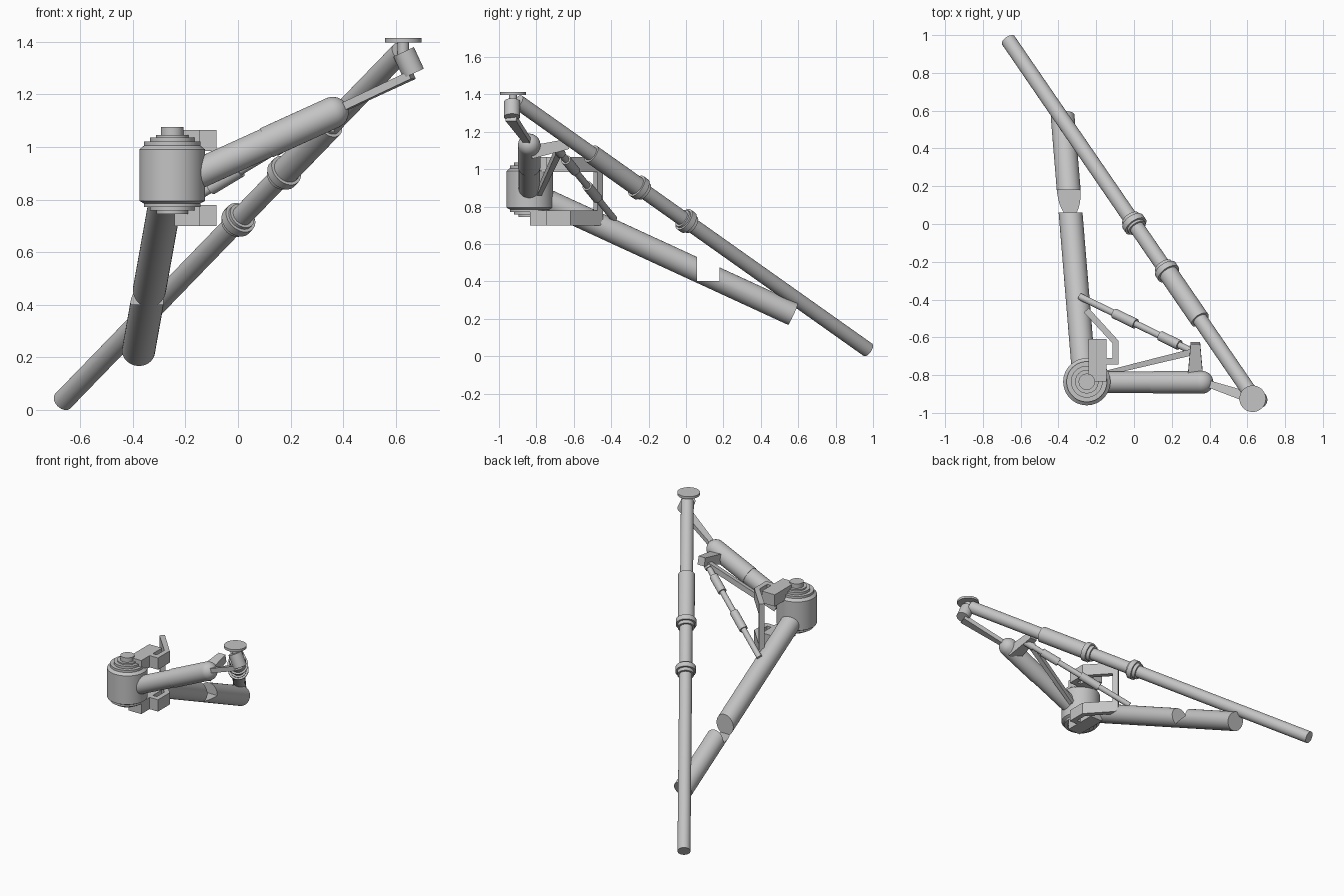
import bpy, bmesh, math
from mathutils import Vector

cube = bpy.data.objects.get("Cube")
if cube:
    bpy.data.objects.remove(cube, do_unlink=True)

grey = bpy.data.materials.new("plain grey")
grey.use_nodes = True
GREY = (0.55, 0.55, 0.55, 1)
grey.diffuse_color = GREY
grey.node_tree.nodes["Principled BSDF"].inputs["Base Color"].default_value = GREY


def finish(name, bm, smooth=True):
    bmesh.ops.recalc_face_normals(bm, faces=bm.faces)
    mesh = bpy.data.meshes.new(name)
    bm.to_mesh(mesh)
    bm.free()
    mesh.materials.append(grey)
    ob = bpy.data.objects.new(name, mesh)
    bpy.context.scene.collection.objects.link(ob)
    if smooth:
        bpy.ops.object.select_all(action='DESELECT')
        ob.select_set(True)
        bpy.context.view_layer.objects.active = ob
        bpy.ops.object.shade_smooth_by_angle(angle=math.radians(35))
    return ob


def turned(name, start, end, profile, segments=40):
    """Solid of revolution; profile holds (distance along axis, radius)."""
    start, end = Vector(start), Vector(end)
    turn = (end - start).to_track_quat('Z', 'Y')
    bm = bmesh.new()
    rings = []
    for dist, rad in profile:
        ring = []
        for i in range(segments):
            a = math.tau * i / segments
            p = Vector((rad * math.cos(a), rad * math.sin(a), dist))
            ring.append(bm.verts.new(start + turn @ p))
        rings.append(ring)
    for low, high in zip(rings, rings[1:]):
        for i in range(segments):
            j = (i + 1) % segments
            bm.faces.new((low[i], low[j], high[j], high[i]))
    bm.faces.new(rings[0])
    bm.faces.new(rings[-1])
    return finish(name, bm)


def tube(name, start, end, radius, segments=40):
    length = (Vector(end) - Vector(start)).length
    return turned(name, start, end, [(0, radius), (length, radius)], segments)


def bar(name, start, end, size_a, size_b):
    """Straight bar, each end given as (width, height)."""
    start, end = Vector(start), Vector(end)
    axis = (end - start).normalized()
    side = axis.cross(Vector((0, 0, 1))).normalized()
    up = side.cross(axis)
    bm = bmesh.new()
    ends = []
    for p, (w, h) in ((start, size_a), (end, size_b)):
        ends.append([bm.verts.new(p + side * sx * w / 2 + up * sz * h / 2)
                     for sx, sz in ((-1, -1), (1, -1), (1, 1), (-1, 1))])
    a, b = ends
    for i in range(4):
        j = (i + 1) % 4
        bm.faces.new((a[i], a[j], b[j], b[i]))
    bm.faces.new(a)
    bm.faces.new(b)
    return finish(name, bm, False)


def slab(name, outline, z0, z1):
    """Plan outline raised from z0 to z1."""
    bm = bmesh.new()
    face = bm.faces.new([bm.verts.new((x, y, z0)) for x, y in outline])
    out = bmesh.ops.extrude_face_region(bm, geom=[face])
    for v in out["geom"]:
        if isinstance(v, bmesh.types.BMVert):
            v.co.z = z1
    return finish(name, bm, False)


# Hub drum with stepped ends
HUB = Vector((-0.25, -0.835, 0))
turned("hub", HUB, HUB + Vector((0, 0, 1)), [
    (0.745, 0.06), (0.758, 0.06), (0.758, 0.085), (0.772, 0.085), (0.772, 0.107),
    (0.785, 0.107), (0.795, 0.125), (0.99, 0.125), (1.005, 0.107), (1.02, 0.107),
    (1.02, 0.084), (1.036, 0.084), (1.036, 0.062), (1.045, 0.062), (1.045, 0.043),
    (1.075, 0.043)], 48)

# Long main strut with sleeve and collars
FOOT = Vector((-0.665, 0.972, 0.035))
HEAD = Vector((0.62, -0.9, 1.361))
tube("main_strut", FOOT, HEAD, 0.04)
def on_strut(t):
    return FOOT.lerp(HEAD, t)
tube("strut_sleeve", on_strut(0.65), on_strut(0.79), 0.052)
for name, t in (("lower_collar", 0.517), ("upper_collar", 0.652)):
    turned(name, on_strut(t), HEAD, [(-0.035, 0.052), (-0.012, 0.052), (-0.012, 0.064),
                                     (0.022, 0.064), (0.022, 0.052), (0.035, 0.052)])

# Rear leg with a notch cut from its top
leg = tube("rear_leg", (-0.262, -0.835, 0.873), (-0.378, 0.572, 0.225), 0.063)
cutter = slab("notch_cutter", [(-0.6, 0.06), (0, 0.06), (0, 0.18), (-0.6, 0.18)], 0.402, 0.8)
cutter.hide_render = True
notch = leg.modifiers.new("notch", 'BOOLEAN')
notch.operation = 'DIFFERENCE'
notch.solver = 'EXACT'
notch.object = cutter
bpy.context.view_layer.objects.active = leg
bpy.ops.object.modifier_apply(modifier=notch.name)
bpy.data.objects.remove(cutter, do_unlink=True)

# Boom with a rounded end
BOOM_A, BOOM_B = Vector((-0.22, -0.838, 0.866)), Vector((0.36, -0.838, 1.13))
length = (BOOM_B - BOOM_A).length
dome = [(length + 0.06 * math.sin(a), 0.06 * math.cos(a))
        for a in (math.radians(d) for d in range(0, 90, 11))]
turned("boom", BOOM_A, BOOM_B, [(0, 0.057), (0.36, 0.057), (0.36, 0.06)] + dome)

# Link, pivot barrel and top plate
bar("tip_link", (0.37, -0.838, 1.137), (0.66, -0.935, 1.272), (0.035, 0.03), (0.06, 0.03))
tube("pivot_barrel", (0.667, -0.93, 1.279), (0.629, -0.93, 1.361), 0.043, 32)
tube("plate_stem", (0.628, -0.925, 1.33), (0.628, -0.925, 1.4), 0.022, 24)
tube("top_plate", (0.628, -0.925, 1.397), (0.628, -0.925, 1.413), 0.07, 48)

# Upper and lower hub brackets joined by a post
for level, z0, z1 in (("upper", 0.985, 1.065), ("lower", 0.7, 0.78)):
    slab(level + "_bracket_block",
         [(-0.242, -0.835), (-0.145, -0.835), (-0.145, -0.61), (-0.242, -0.61)], z0, z1)
    slab(level + "_bracket_arm",
         [(-0.16, -0.745), (-0.082, -0.745), (-0.082, -0.618), (-0.24, -0.445),
          (-0.265, -0.468), (-0.115, -0.63), (-0.115, -0.71), (-0.16, -0.71)], z0, z1)
slab("bracket_post", [(-0.24, -0.445), (-0.215, -0.473), (-0.24, -0.495), (-0.265, -0.468)],
     0.72, 1.03)

# Lug on the boom end
bar("boom_lug", (0.325, -0.83, 1.09), (0.325, -0.63, 1.135), (0.085, 0.07), (0.05, 0.055))

# Strut cylinder between leg and lug
ROD_A, ROD_B = Vector((-0.285, -0.385, 0.735)), Vector((0.34, -0.69, 1.11))
tube("brace_rod", ROD_A, ROD_B, 0.018, 24)
for name, t0, t1, r in (("lower_brace_sleeve", 0.29, 0.47, 0.027),
                        ("upper_brace_sleeve", 0.68, 0.84, 0.027),
                        ("brace_end", 0.92, 1.0, 0.024)):
    tube(name, ROD_A.lerp(ROD_B, t0), ROD_A.lerp(ROD_B, t1), r, 24)

# Flat tie bar alongside the boom
bar("tie_bar", (-0.13, -0.785, 0.875), (0.32, -0.675, 1.11), (0.025, 0.035), (0.035, 0.035))
